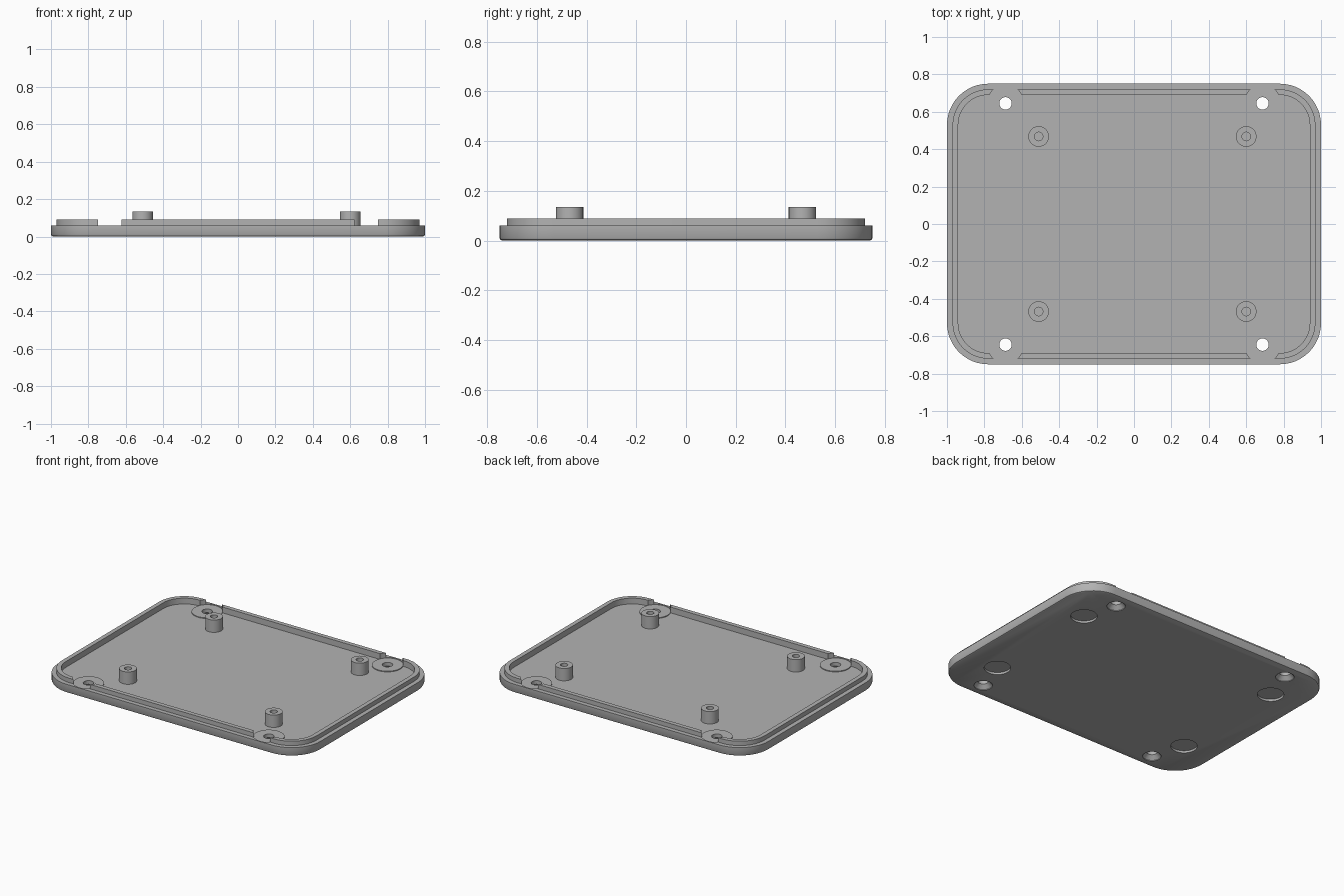
import bpy, bmesh, math

if "Cube" in bpy.data.objects:
    bpy.data.objects.remove(bpy.data.objects["Cube"], do_unlink=True)

grey = bpy.data.materials.new("plain grey")
grey.use_nodes = True
grey.diffuse_color = (0.45, 0.45, 0.45, 1)
grey.node_tree.nodes["Principled BSDF"].inputs["Base Color"].default_value = (0.45, 0.45, 0.45, 1)

FLOOR, SEAT, SHELF, LIP, POST = 0.05, 0.055, 0.06, 0.09, 0.135


def loft(bm, rings):
    """Skin a stack of equal-length point rings and cap both ends."""
    rows = [[bm.verts.new(p) for p in ring] for ring in rings]
    for a, b in zip(rows, rows[1:]):
        for i in range(len(a)):
            j = (i + 1) % len(a)
            bm.faces.new((a[i], a[j], b[j], b[i]))
    bm.faces.new(rows[0][::-1])
    bm.faces.new(rows[-1])


def rounded_ring(inset, z, steps=12):
    r = 0.22 - inset
    points = []
    for q, (sx, sy) in enumerate(((1, 1), (-1, 1), (-1, -1), (1, -1))):
        for k in range(steps + 1):
            a = (q + k / steps) * math.pi / 2
            points.append((sx * 0.78 + r * math.cos(a), sy * 0.53 + r * math.sin(a), z))
    return points


def circle_ring(x, y, r, z, n=48):
    return [(x + r * math.cos(2 * math.pi * i / n), y + r * math.sin(2 * math.pi * i / n), z)
            for i in range(n)]


def lathe(bm, x, y, profile):
    loft(bm, [circle_ring(x, y, r, z) for r, z in profile])


def make(name, bm):
    bmesh.ops.recalc_face_normals(bm, faces=bm.faces)
    mesh = bpy.data.meshes.new(name)
    bm.to_mesh(mesh)
    bm.free()
    mesh.materials.append(grey)
    obj = bpy.data.objects.new(name, mesh)
    bpy.context.collection.objects.link(obj)
    return obj


def combine(obj, tool, operation):
    """Apply a boolean and discard the tool object."""
    mod = obj.modifiers.new("combine", "BOOLEAN")
    mod.operation, mod.solver, mod.object = operation, "EXACT", tool
    bpy.context.view_layer.update()
    result = bpy.data.meshes.new_from_object(obj.evaluated_get(bpy.context.evaluated_depsgraph_get()))
    obj.modifiers.clear()
    obj.data = result
    bpy.data.objects.remove(tool, do_unlink=True)


def smooth(obj):
    bpy.ops.object.select_all(action="DESELECT")
    obj.select_set(True)
    bpy.context.view_layer.objects.active = obj
    bpy.ops.object.shade_smooth_by_angle(angle=math.radians(30))


# Cover plate with softened bottom edge, stepped shelf and raised lip
bm = bmesh.new()
loft(bm, [rounded_ring(i, z) for i, z in (
    (0.012, 0), (0.004, 0.004), (0, 0.012), (0, SHELF), (0.03, SHELF),
    (0.03, LIP), (0.06, LIP), (0.06, FLOOR))])
plate = make("cover_plate", bm)

corners = [(sx, sy) for sx in (-1, 1) for sy in (-1, 1)]

# Round screw seats in the corners
bm = bmesh.new()
for sx, sy in corners:
    lathe(bm, sx * 0.687, sy * 0.645, [(0.097, 0.03), (0.097, SEAT + 0.003)])
combine(plate, make("screw_seats", bm), "UNION")

# Countersunk screw holes, lip notches and shallow foot recesses
bm = bmesh.new()
for sx, sy in corners:
    lathe(bm, sx * 0.687, sy * 0.645, [
        (0.058, -0.02), (0.058, 0.004), (0.033, 0.03), (0.033, SEAT),
        (0.098, SEAT), (0.098, 0.2)])
    lathe(bm, sx * 0.76, sy * 0.42, [(0.083, -0.02), (0.083, 0.015)])
combine(plate, make("cutters", bm), "DIFFERENCE")
smooth(plate)

# Hollow standoffs for a board
for x, side in ((-0.51, "right"), (0.6, "left")):
    for y, end in ((-0.468, "front"), (0.468, "back")):
        bm = bmesh.new()
        lathe(bm, x, y, [(0.055, FLOOR - 0.005), (0.055, POST), (0.023, POST), (0.023, FLOOR + 0.005)])
        smooth(make(f"standoff_{end}_{side}", bm))
